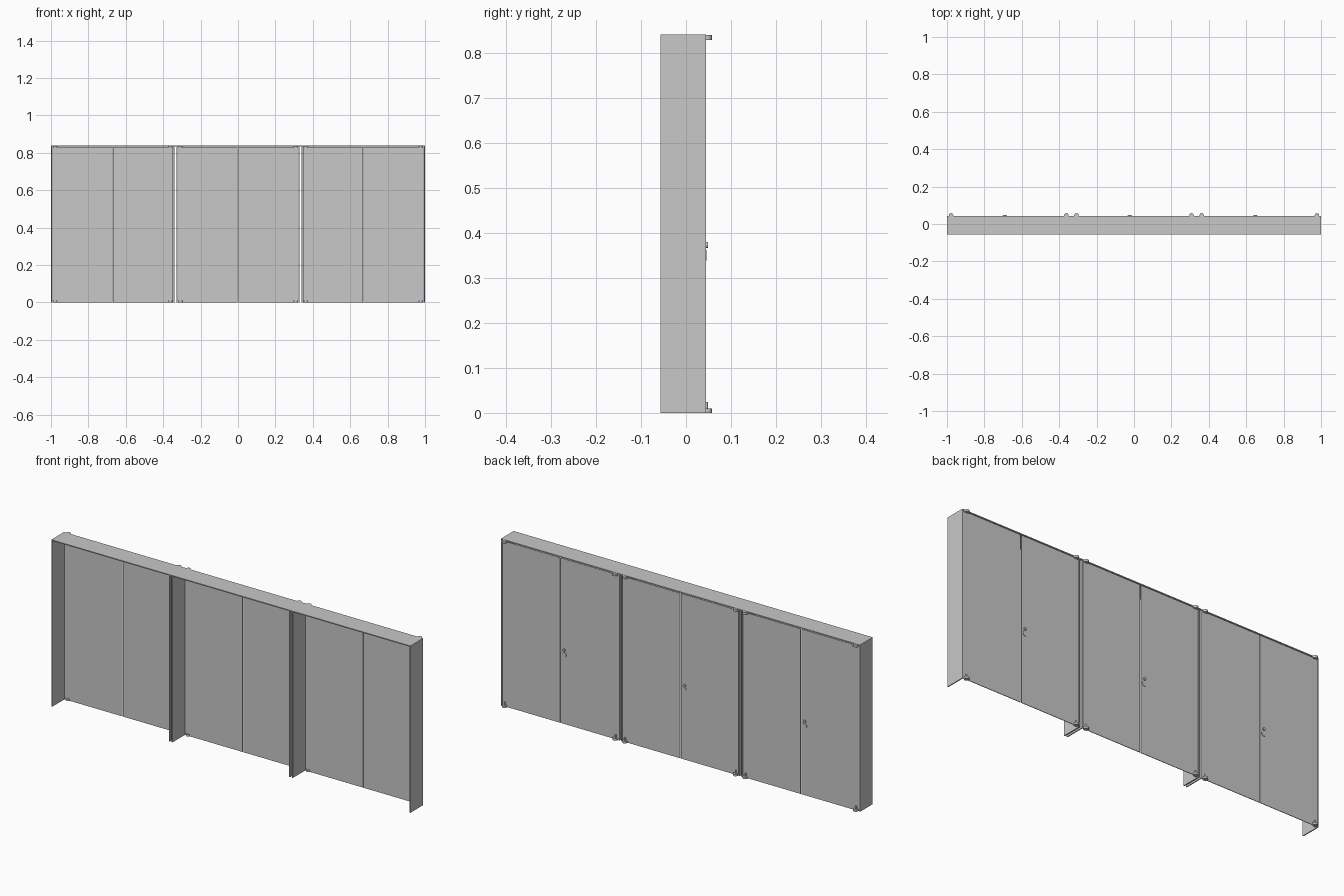
import bpy
from mathutils import Matrix
import math

cube = bpy.data.objects.get("Cube")
if cube:
    bpy.data.objects.remove(cube, do_unlink=True)

grey = bpy.data.materials.new("light_grey")
grey.use_nodes = True
COLOUR = (0.58, 0.58, 0.58, 1)
grey.diffuse_color = COLOUR
grey.node_tree.nodes["Principled BSDF"].inputs["Base Color"].default_value = COLOUR

HEIGHT, FRONT, BACK = 0.84, -0.057, 0.044
UNIT, GAP, WALL = 0.66, 0.01, 0.005


def finish(name):
    ob = bpy.context.object
    ob.name = name
    ob.data.materials.append(grey)
    return ob


def box(name, x0, x1, y0, y1, z0, z1):
    bpy.ops.mesh.primitive_cube_add(size=1)
    ob = finish(name)
    ob.data.transform(Matrix.Translation(((x0 + x1) / 2, (y0 + y1) / 2, (z0 + z1) / 2))
                      @ Matrix.Diagonal((x1 - x0, y1 - y0, z1 - z0, 1)))
    return ob


def disc(name, centre, radius, depth, facing_back=False):
    turn = (math.pi / 2, 0, 0) if facing_back else (0, 0, 0)
    bpy.ops.mesh.primitive_cylinder_add(vertices=24, radius=radius, depth=depth,
                                        location=centre, rotation=turn)
    bpy.ops.object.shade_smooth_by_angle()
    return finish(name)


# Continuous top board
box("top_board", -1, 1, FRONT, BACK, HEIGHT - 0.005, HEIGHT)

for i, unit in enumerate(("right", "middle", "left")):
    centre = (i - 1) * (UNIT + GAP)
    for side, label in ((-1, "right"), (1, "left")):
        # Side wall, standing on the ground and open at front and below
        edge = centre + side * UNIT / 2
        inner = edge - side * WALL
        box(f"{unit}_unit_{label}_wall", min(edge, inner), max(edge, inner),
            FRONT, BACK, 0, HEIGHT - 0.005)

        # Door leaf with thin gaps around it
        hinge_edge = inner - side * 0.002
        meeting_edge = centre + side * 0.002
        box(f"{unit}_unit_{label}_door", min(hinge_edge, meeting_edge),
            max(hinge_edge, meeting_edge), BACK - 0.004, BACK - 0.001,
            0.001, HEIGHT - 0.008)

        # Pivot hinges at top and bottom corners
        hx = edge - side * 0.022
        disc(f"{unit}_unit_{label}_bottom_hinge", (hx, 0.046, 0.005), 0.012, 0.01)
        disc(f"{unit}_unit_{label}_bottom_pin", (hx, 0.0445, 0.0125), 0.004, 0.024)
        disc(f"{unit}_unit_{label}_top_hinge", (hx, 0.046, HEIGHT - 0.0065), 0.012, 0.011)

    # Lock plate and small knob beside the meeting edge
    kx = centre - 0.022
    disc(f"{unit}_unit_knob", (kx, 0.0455, 0.373), 0.007, 0.007, True)
    disc(f"{unit}_unit_lock_plate", (kx, 0.0438, 0.35), 0.012, 0.003, True)
